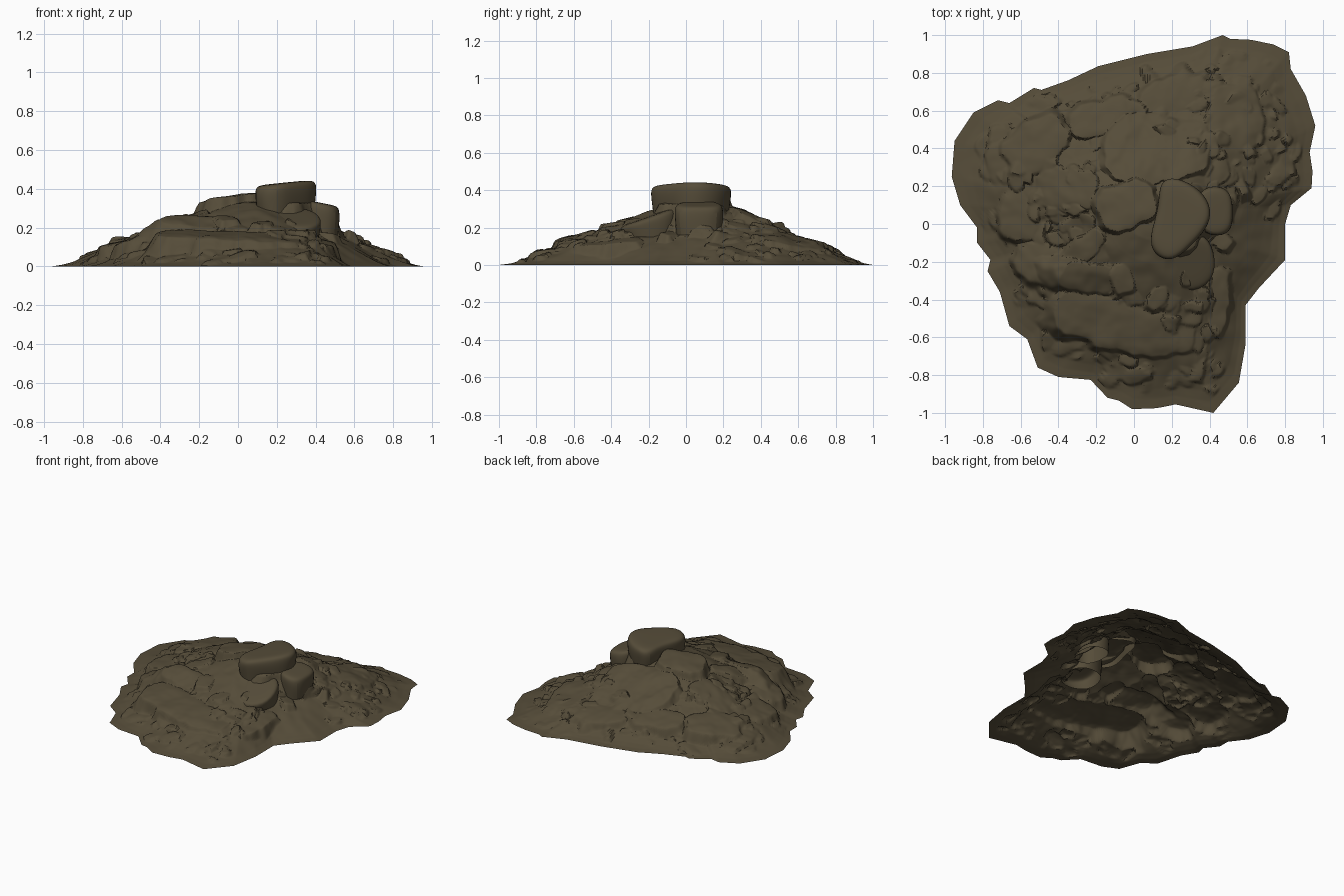
import bpy, bmesh, math, random
from mathutils import Vector, noise

if "Cube" in bpy.data.objects:
    bpy.data.objects.remove(bpy.data.objects["Cube"])

random.seed(7)
CENTRE = Vector((0.08, 0.05))
RINGS = 150

# footprint of the mound, seen from the top
OUTLINE = [
    (.80, 0), (.83, .1), (.94, .19), (.945, .28), (.93, .38), (.96, .52), (.91, .68),
    (.83, .82), (.82, .91), (.74, .95), (.62, .975), (.51, .98), (.47, 1), (.31, .94),
    (.07, .9), (-.19, .835), (-.35, .76), (-.49, .71), (-.53, .72), (-.66, .64),
    (-.72, .655), (-.85, .59), (-.95, .44), (-.965, .25), (-.92, .1), (-.83, -.02),
    (-.83, -.1), (-.76, -.19), (-.775, -.25), (-.71, -.36), (-.66, -.54), (-.565, -.61),
    (-.51, -.76), (-.4, -.81), (-.23, -.825), (-.14, -.92), (-.08, -.935), (-.01, -.98),
    (.12, -.975), (.22, -.955), (.42, -1), (.555, -.84), (.59, -.64), (.59, -.43),
    (.66, -.34), (.80, -.19)]

# height of the underlying slope from rim (0) to peak (1)
PROFILE = [(0, 0), (.05, .008), (.1, .022), (.17, .05), (.25, .084), (.37, .13),
           (.5, .175), (.6, .22), (.75, .285), (.87, .325), (1, .34)]


def profile(t):
    for (a, ha), (b, hb) in zip(PROFILE, PROFILE[1:]):
        if t <= b:
            return ha + (hb - ha) * (t - a) / (b - a)
    return PROFILE[-1][1]


# rim points, evenly spaced along the outline
rim = []
for p, q in zip(OUTLINE, OUTLINE[1:] + OUTLINE[:1]):
    p, q = Vector(p), Vector(q)
    n = max(1, round((q - p).length / 0.015))
    rim += [p.lerp(q, i / n) for i in range(n)]
N = len(rim)
radius = [(p - CENTRE).length for p in rim]
soft = [sum(radius[(i + k) % N] for k in range(-16, 17)) / 33 for i in range(N)]


def base_height(i, t):
    """Slope height on spoke i at fraction t inward from the rim."""
    p = rim[i].lerp(CENTRE, t)
    ts = max(0, 1 - (p - CENTRE).length / soft[i])
    w = min(1, t * 3)
    bump = noise.noise(Vector((p.x * 4, p.y * 4, 1))) * 0.012
    bump += noise.noise(Vector((p.x * 13, p.y * 13, 5))) * 0.007
    return max(0, profile(t * (1 - w) + ts * w) + bump * min(1, t * 5))


rocks = []


def rock(x, y, a, b, turn, z, gx=0, gy=0, power=3.0):
    """Flat-topped rock: centre, half sizes, turn, top height and top slope."""
    turn = math.radians(turn)
    rocks.append((x, y, a, b, math.cos(turn), math.sin(turn), z, gx, gy, power,
                  max(a, b) * 1.5 + 0.06))


# summit ledge
rock(-.03, .1, .15, .11, 20, .362, .16, -.1)
rock(.25, .03, .13, .17, -8, .34)
# front ledges
rock(-.15, -.3, .25, .075, -8, .232, -.03, .4, 4)
rock(-.08, -.53, .34, .13, -13, .17, 0, .17, 4)
rock(.18, -.6, .14, .1, 10, .145, 0, .14)
rock(.38, -.42, .12, .2, -12, .135, -.1, .1)
rock(-.3, -.16, .17, .06, 42, .248, .28, .1)
# left ledges
rock(-.36, .18, .17, .11, -5, .225, .35, 0)
rock(-.6, .05, .12, .13, 15, .133, .2, 0)
rock(-.52, .42, .18, .12, 40, .15, .2, -.15)
rock(-.5, -.2, .12, .1, -30, .155, .27, 0)
rock(-.68, .3, .09, .12, 10, .095, .17, 0)
# back slabs
rock(.12, .4, .28, .18, 8, .25, 0, -.45)
rock(.42, .33, .09, .12, 15, .215, -.2, -.25)
rock(.53, .56, .15, .16, 0, .148, -.2, -.2)
rock(.2, .68, .17, .1, 12, .128, 0, -.22)
rock(-.18, .57, .17, .09, 20, .15, .05, -.27)
rock(.68, .3, .1, .13, -10, .092, -.25, 0)

# scattered small rocks following the slope
for _ in range(330):
    i, t = random.randrange(N), random.uniform(.1, .62)
    p = rim[i].lerp(CENTRE, t)
    size = random.uniform(.016, .048)
    lift, slope = random.uniform(.004, .027) * min(1, t * 3.5), random.uniform(.1, .45)
    turn, stretch = random.uniform(0, 180), random.uniform(1, 1.9)
    if p.x > .47 and -.55 < p.y < .08:      # bare gully on the right
        continue
    out = (p - CENTRE).normalized()
    side = random.uniform(-.25, .25)
    rock(p.x, p.y, size * stretch, size, turn, base_height(i, t) + lift,
         -out.x * slope - out.y * side, -out.y * slope + out.x * side,
         random.choice((1.3, 2, 5)))


def height(i, t):
    p = rim[i].lerp(CENTRE, t)
    h = base_height(i, t)
    if t < .04:
        return h
    wob = noise.noise_vector(Vector((p.x * 7, p.y * 7, 3))) * 0.034
    fine = noise.noise_vector(Vector((p.x * 19, p.y * 19, 8))) * 0.012
    x, y = p.x + wob.x + fine.x, p.y + wob.y + fine.y
    grain = wob.z * 0.25
    for cx, cy, a, b, c, s, z, gx, gy, pw, reach in rocks:
        dx, dy = x - cx, y - cy
        if abs(dx) > reach or abs(dy) > reach:
            continue
        u, v = abs(dx * c + dy * s) / a, abs(dy * c - dx * s) / b
        d = (u ** pw + v ** pw) ** (1 / pw)
        top = z + gx * dx + gy * dy + grain - .1 * min(a, b) * min(d, 1) ** 4
        h = max(h, top - max(0, d - 1) * min(a, b) * 3.2)
    return h


mat = bpy.data.materials.new("brown stone")
mat.diffuse_color = (.092, .073, .041, 1)
mat.use_nodes = True
mat.node_tree.nodes["Principled BSDF"].inputs["Base Color"].default_value = mat.diffuse_color


def add_object(name, bm, angle):
    mesh = bpy.data.meshes.new(name)
    bm.to_mesh(mesh)
    bm.free()
    mesh.materials.append(mat)
    ob = bpy.data.objects.new(name, mesh)
    bpy.context.collection.objects.link(ob)
    bpy.ops.object.select_all(action='DESELECT')
    bpy.context.view_layer.objects.active = ob
    ob.select_set(True)
    bpy.ops.object.shade_smooth_by_angle(angle=math.radians(angle))
    return ob


# mound: one open shell, ring by ring from rim to peak
bm = bmesh.new()
rings = []
for k in range(RINGS):
    t = k / RINGS
    ring = []
    for i in range(N):
        p = rim[i].lerp(CENTRE, t)
        ring.append(bm.verts.new((p.x, p.y, height(i, t) if k else 0)))
    rings.append(ring)
peak = bm.verts.new((CENTRE.x, CENTRE.y, height(0, 1)))
for lo, hi in zip(rings, rings[1:]):
    for i in range(N):
        j = (i + 1) % N
        bm.faces.new((lo[i], lo[j], hi[j], hi[i]))
for i in range(N):
    bm.faces.new((rings[-1][i], rings[-1][(i + 1) % N], peak))
add_object("rock_mound", bm, 40)


def boulder(name, plan, z0, z1, gx, gy):
    """Rounded boulder, open below: plan outline, bottom, top height, top slope."""
    mid = sum((Vector(p) for p in plan), Vector((0, 0))) / len(plan)
    bm, loops = bmesh.new(), []
    for f, k in ((0, 1.0), (.5, 1.08), (.85, 1.09), (1, .97), (1.01, .5)):
        loop = []
        for n, p in enumerate(plan):
            d = (Vector(p) - mid) * k * (1 + .03 * math.sin(n * 2.4 + f * 5))
            top = z1 + gx * d.x + gy * d.y
            loop.append(bm.verts.new((mid.x + d.x, mid.y + d.y, z0 + (top - z0) * f)))
        loops.append(loop)
    n = len(plan)
    for lo, hi in zip(loops, loops[1:]):
        for i in range(n):
            bm.faces.new((lo[i], lo[(i + 1) % n], hi[(i + 1) % n], hi[i]))
    bm.faces.new(loops[-1])
    ob = add_object(name, bm, 60)
    ob.modifiers.new("rounding", 'SUBSURF').levels = 2
    ob.modifiers["rounding"].render_levels = 2


boulder("summit_boulder", [(.11, -.15), (.2, -.19), (.29, -.11), (.38, -.02), (.4, .07),
                           (.35, .17), (.22, .24), (.14, .21), (.14, .08), (.09, -.06)],
        .27, .43, .1, 0)
boulder("right_boulder", [(.34, -.02), (.42, -.06), (.51, -.04), (.52, .06), (.51, .17),
                          (.42, .2), (.33, .16)], .16, .325, -.2, 0)
boulder("front_boulder", [(.15, -.2), (.2, -.08), (.33, -.05), (.41, -.1), (.43, -.27),
                          (.32, -.36), (.17, -.31)], .15, .262, -.05, .35)
